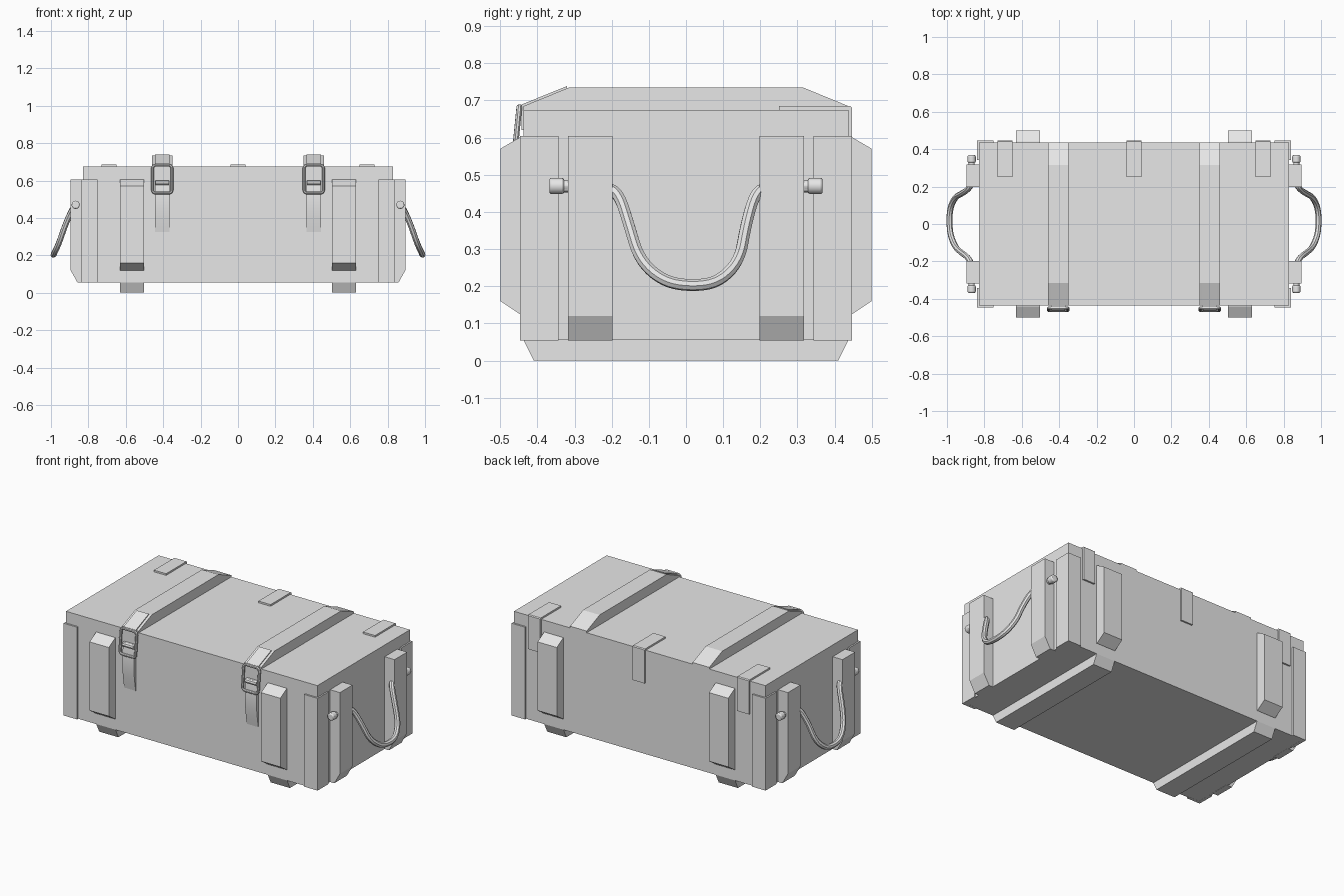
import bpy, bmesh
from math import sin, cos, pi
from mathutils import Vector

if "Cube" in bpy.data.objects:
    bpy.data.objects.remove(bpy.data.objects["Cube"])

grey = bpy.data.materials.new("plain grey")
grey.use_nodes = True
grey.diffuse_color = (0.8, 0.8, 0.8, 1)
grey.node_tree.nodes["Principled BSDF"].inputs["Base Color"].default_value = (0.8, 0.8, 0.8, 1)


def finish(ob, mirror):
    """Add the material and mirror the part across the named axes."""
    ob.data.materials.append(grey)
    if mirror:
        mod = ob.modifiers.new("Mirror", "MIRROR")
        mod.use_axis = ["x" in mirror, "y" in mirror, False]
        mod.use_mirror_merge = False
    return ob


def prism(name, axis, profile, lo, hi, mirror=""):
    """Extrude a 2D profile along an axis; the profile uses the other two axes in order."""
    def place(p, t):
        c = list(p)
        c.insert("xyz".index(axis), t)
        return c
    bm = bmesh.new()
    face = bm.faces.new([bm.verts.new(place(p, lo)) for p in profile])
    geo = bmesh.ops.extrude_face_region(bm, geom=[face])["geom"]
    for v in geo:
        if isinstance(v, bmesh.types.BMVert):
            v.co["xyz".index(axis)] = hi
    bmesh.ops.recalc_face_normals(bm, faces=bm.faces)
    me = bpy.data.meshes.new(name)
    bm.to_mesh(me)
    bm.free()
    ob = bpy.data.objects.new(name, me)
    bpy.context.collection.objects.link(ob)
    return finish(ob, mirror)


def rect(a0, a1, b0, b1):
    return [(a0, b0), (a1, b0), (a1, b1), (a0, b1)]


def smooth(ob):
    bpy.ops.object.select_all(action="DESELECT")
    ob.select_set(True)
    bpy.context.view_layer.objects.active = ob
    bpy.ops.object.shade_smooth_by_angle(angle=0.7)


def tube(name, points, radius, mirror, cyclic=False, kind="NURBS"):
    """Round tube along a path, turned into a mesh."""
    cu = bpy.data.curves.new(name, "CURVE")
    cu.dimensions = "3D"
    cu.bevel_depth = radius
    cu.bevel_resolution = 2
    cu.use_fill_caps = True
    sp = cu.splines.new(kind)
    sp.points.add(len(points) - 1)
    for q, p in zip(sp.points, points):
        q.co = (*p, 1)
    sp.use_cyclic_u = cyclic
    sp.use_endpoint_u = True
    sp.order_u = 3
    sp.resolution_u = 5
    ob = bpy.data.objects.new(name, cu)
    bpy.context.collection.objects.link(ob)
    bpy.ops.object.select_all(action="DESELECT")
    ob.select_set(True)
    bpy.context.view_layer.objects.active = ob
    bpy.ops.object.convert(target="MESH")
    ob = bpy.context.object
    smooth(ob)
    return finish(ob, mirror)


# Main box
prism("box_body", "x", rect(-0.437, 0.437, 0.055, 0.675), -0.83, 0.83)

# Corner boards wrapped around each upright edge
corner = [(0.75, 0.43), (0.75, 0.447), (0.839, 0.447), (0.839, 0.343), (0.82, 0.343), (0.82, 0.43)]
prism("corner_boards", "z", corner, 0.0545, 0.605, "xy")

# Chamfered battens on front and back
batten = [(0.43, 0.12), (0.44, 0.12), (0.5, 0.16), (0.5, 0.57), (0.44, 0.605), (0.43, 0.605)]
prism("wall_battens", "x", batten, 0.503, 0.63, "xy")

# Skids under the box
skid = [(-0.41, 0), (0.41, 0), (0.437, 0.055), (-0.437, 0.055)]
prism("bottom_skids", "x", skid, 0.503, 0.63, "x")

# Lid bars with sloped ends
bar = [(-0.437, 0.67), (0.437, 0.67), (0.437, 0.685), (0.315, 0.735), (-0.315, 0.735), (-0.437, 0.685)]
prism("lid_bars", "x", bar, 0.35, 0.46, "x")

# Handle posts on both ends
post = [(0.82, 0.054), (0.858, 0.054), (0.895, 0.12), (0.895, 0.605), (0.82, 0.605)]
prism("handle_posts", "y", post, 0.198, 0.317, "xy")

# Rope handles with end knobs
drop = [(0.868, -0.33, 0.468), (0.868, -0.22, 0.468), (0.885, -0.18, 0.45), (0.925, -0.152, 0.36),
        (0.955, -0.125, 0.27), (0.982, -0.06, 0.212), (0.988, 0.02, 0.2), (0.982, 0.09, 0.212),
        (0.955, 0.145, 0.27), (0.925, 0.16, 0.36), (0.885, 0.185, 0.45), (0.868, 0.22, 0.468), (0.868, 0.33, 0.468)]
tube("rope_handles", drop, 0.016, "x")


def ring(r):
    return [(0.868 + r * cos(a * pi / 8), 0.47 + r * sin(a * pi / 8)) for a in range(16)]


for name, r, y0, y1 in (("rope_necks", 0.016, 0.31, 0.335), ("rope_knobs", 0.022, 0.328, 0.368)):
    knob = prism(name, "y", ring(r), y0, y1, "xy")
    bev = knob.modifiers.new("Rounding", "BEVEL")
    bev.width = 0.006
    bev.segments = 2
    smooth(knob)

# Hinge plates folded over the back edge
hinge = [(0.25, 0.67), (0.43, 0.67), (0.43, 0.48), (0.447, 0.48), (0.447, 0.68), (0.442, 0.685), (0.25, 0.685)]
for i, x in enumerate((-0.69, 0, 0.69)):
    prism("hinge_" + str(i + 1), "x", hinge, x - 0.04, x + 0.04)

# Latches: catch plate, wire loop, pivot and bowed lever
plate = [(-0.32, 0.73), (-0.32, 0.739), (-0.443, 0.689), (-0.443, 0.62), (-0.435, 0.62), (-0.435, 0.684)]
prism("latch_catches", "x", plate, 0.365, 0.445, "x")

loop = []
for cx, cz, start in ((0.44, 0.665, 0), (0.37, 0.665, 1), (0.37, 0.55, 2), (0.44, 0.55, 3)):
    for k in range(5):
        a = (start + k / 4) * pi / 2
        z = cz + 0.017 * sin(a)
        loop.append((cx + 0.017 * cos(a), -0.462 + 0.1 * max(0, z - 0.55), z))
tube("latch_loops", loop, 0.008, "x", True, "POLY")
tube("latch_pivots", [(0.368, -0.452, 0.588), (0.442, -0.452, 0.588)], 0.013, "x", False, "POLY")

bow = [(0.437 + 0.018 * sin(pi * (0.15 + 0.85 * k / 8)) + 0.004, 0.6 - 0.275 * k / 8) for k in range(9)]
lever = [(-y, z) for y, z in bow] + [(-0.434, 0.325), (-0.434, 0.6)]
smooth(prism("latch_levers", "x", lever, 0.367, 0.443, "x"))
